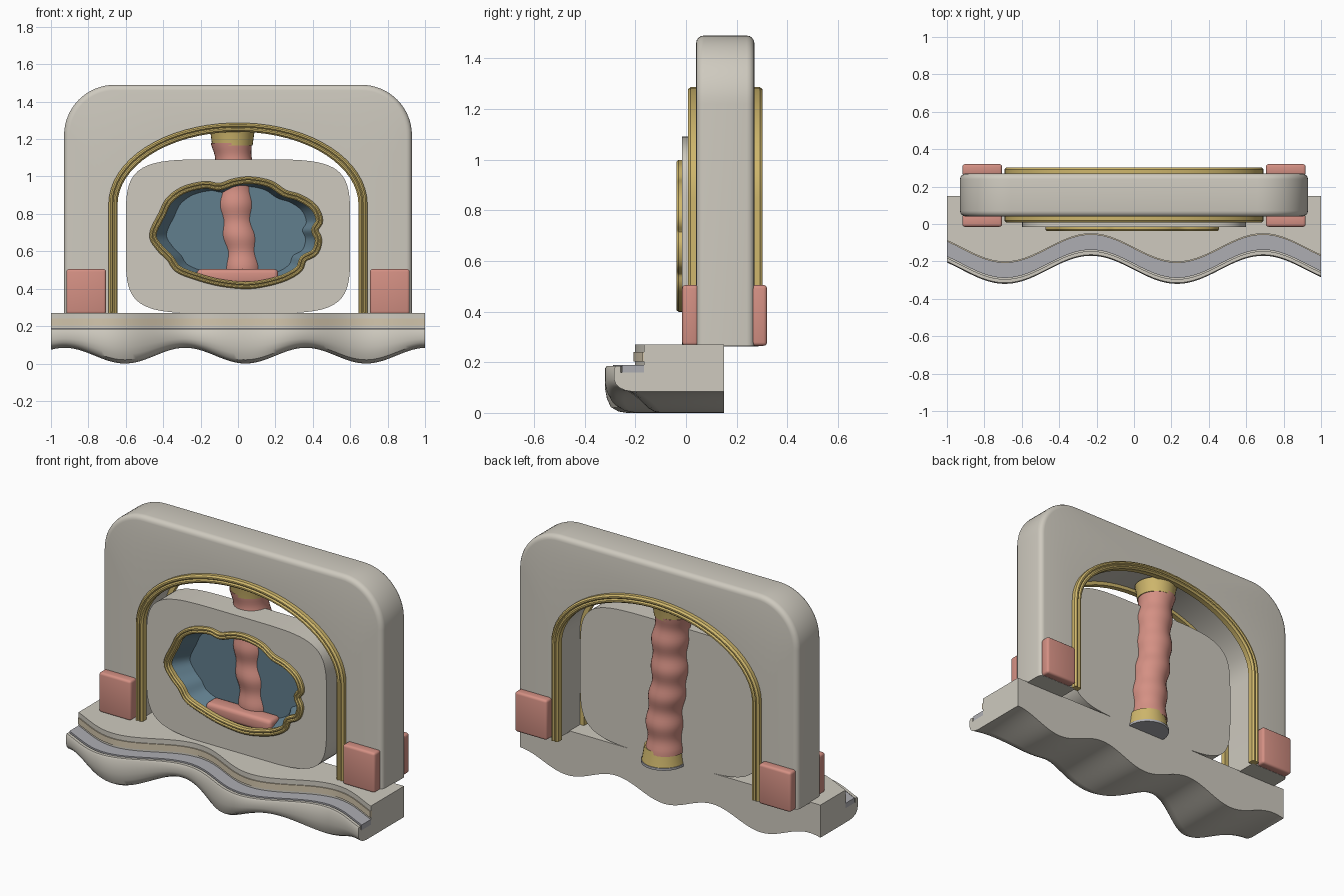
import bpy, bmesh
from math import sin, cos, pi, atan2, radians
from mathutils import Vector

if "Cube" in bpy.data.objects:
    bpy.data.objects.remove(bpy.data.objects["Cube"])


def material(name, color):
    m = bpy.data.materials.new(name)
    m.diffuse_color = (*color, 1)
    m.use_nodes = True
    m.node_tree.nodes["Principled BSDF"].inputs["Base Color"].default_value = m.diffuse_color
    return m


STONE = material("stone", (0.62, 0.59, 0.52))
TAN = material("tan", (0.66, 0.57, 0.42))
GOLD = material("gold", (0.62, 0.47, 0.15))
PINK = material("pink", (0.66, 0.28, 0.23))
BLUE = material("blue", (0.12, 0.21, 0.27))
STEEL = material("steel", (0.42, 0.42, 0.45))


def finish(bm, name, mats):
    bmesh.ops.recalc_face_normals(bm, faces=bm.faces)
    me = bpy.data.meshes.new(name)
    bm.to_mesh(me)
    bm.free()
    for m in mats:
        me.materials.append(m)
    me.shade_smooth()
    me.set_sharp_from_angle(angle=radians(32))
    ob = bpy.data.objects.new(name, me)
    bpy.context.collection.objects.link(ob)
    return ob


def loft(name, rings, mats, closed=False, blue_from=None):
    """Skin a list of equal-length closed rings; cap the ends unless closed."""
    bm = bmesh.new()
    vs = [[bm.verts.new(p) for p in r] for r in rings]
    n, k = len(vs), len(vs[0])
    for i in range(n if closed else n - 1):
        a, b = vs[i], vs[(i + 1) % n]
        for j in range(k):
            f = bm.faces.new((a[j], a[(j + 1) % k], b[(j + 1) % k], b[j]))
            f.material_index = int(blue_from is not None and i >= blue_from)
    if not closed:
        bm.faces.new(vs[0])
        bm.faces.new(vs[-1]).material_index = int(blue_from is not None)
    return finish(bm, name, mats)


def sweep_xz(name, path, profile, y0, mat, closed=False, flip=1):
    """Sweep an (offset, y) profile along a path in the xz plane."""
    rings, n = [], len(path)
    for i, p in enumerate(path):
        a = path[(i - 1) % n] if closed or i else p
        b = path[(i + 1) % n] if closed or i < n - 1 else p
        t = (Vector(b) - Vector(a)).normalized()
        rings.append([(p[0] - t.y * o, y0 + flip * y, p[1] + t.x * o) for o, y in profile])
    return loft(name, rings, [mat], closed)


def box(name, lo, hi, bevel, mat):
    bm = bmesh.new()
    bmesh.ops.create_cube(bm, size=1)
    for v in bm.verts:
        v.co = [(a + b) / 2 + c * (b - a) for a, b, c in zip(lo, hi, v.co)]
    bmesh.ops.bevel(bm, geom=bm.edges[:], offset=bevel, segments=3, profile=0.5, affect='EDGES')
    return finish(bm, name, [mat])


# Wavy base, with the tan strip and steel rail following its front
def front(x):
    return -0.245 - 0.075 * cos(2 * pi * (x - 0.23) / 0.92)


def under(x):
    return 0.042 - 0.042 * cos(2 * pi * (x - 0.04) / 0.645)


def along_x(name, section, mat):
    xs = [-1 + i / 48 for i in range(97)]
    loft(name, [[(x, y, z) for y, z in section(front(x), under(x))] for x in xs], [mat])


along_x("base", lambda f, b: [
    (0.15, 0.27), (f + 0.118, 0.27), (f + 0.118, 0.16), (f + 0.025, 0.16), (f + 0.025, 0.185),
    (f + 0.006, 0.185), (f, 0.175), (f, 0.09 + b * 0.5), (f + 0.007, 0.05 + b * 0.75),
    (f + 0.02, 0.02 + b * 0.95), (f + 0.045, 0.005 + b), (f + 0.075, b), (0.15, b)], STONE)
along_x("base_strip", lambda f, b: [
    (f + 0.13, 0.24), (f + 0.112, 0.24), (f + 0.112, 0.203), (f + 0.13, 0.203)], TAN)
along_x("base_rail", lambda f, b: [
    (f + 0.12, 0.19), (f + 0.032, 0.19), (f + 0.032, 0.158), (f + 0.12, 0.158)], STEEL)


# Arch body
def outer_path(d):
    w, top, r = 0.93 - d, 1.49 - d, 0.27 - d
    pts = [(-w, 0.265)]
    for s, a0 in ((-1, 180), (1, 90)):
        for i in range(17):
            a = radians(a0 - 90 * i / 16)
            pts.append((s * (w - r) + r * cos(a), top - r + r * sin(a)))
    return pts + [(w, 0.265)]


def arch_path(rx, rz):
    arc = [(rx * cos(a), 0.85 + rz * sin(a)) for a in (pi * (1 - i / 33) for i in range(34))]
    return [(-rx, 0.265)] + arc + [(rx, 0.265)]


Y0, Y1, B = 0.04, 0.27, 0.03
steps = [(B * (1 - sin(a)), B * (1 - cos(a))) for a in (pi / 2 * i / 4 for i in range(5))]
layers = [(outer_path(d), Y0 + e) for d, e in steps]
layers += [(outer_path(d), Y1 - e) for d, e in reversed(steps)]
inner = arch_path(0.67, 0.41)
layers = [(inner, Y0)] + layers + [(inner, Y1)]
loft("arch_body", [[(p[i][0], y, p[i][1]) for p, y in layers] for i in range(len(inner))], [STONE])

# Gold arch trims, front and back
TRIM = [(-0.024, 0.01), (-0.024, -0.022), (-0.015, -0.033), (-0.007, -0.033), (0, -0.025),
        (0.007, -0.033), (0.015, -0.033), (0.024, -0.022), (0.024, 0.01)]
trim_path = arch_path(0.668, 0.413)
sweep_xz("front_arch_trim", trim_path, TRIM, Y0, GOLD)
sweep_xz("back_arch_trim", trim_path, TRIM, Y1, GOLD, flip=-1)

# Foot pads on both sides of each leg
for side, s in (("left", -1), ("right", 1)):
    xa, xb = sorted((s * 0.705, s * 0.918))
    box(side + "_front_pad", (xa, -0.015, 0.265), (xb, 0.05, 0.505), 0.014, PINK)
    box(side + "_back_pad", (xa, 0.26, 0.265), (xb, 0.32, 0.505), 0.014, PINK)

# Cloud-shaped window outline, smoothed through a few points
KEYS = [(-.455, .69), (-.405, .80), (-.365, .875), (-.285, .93), (-.175, .955), (-.1, .945),
        (-.02, .97), (.065, .98), (.17, .96), (.25, .91), (.33, .885), (.405, .835), (.435, .765),
        (.41, .715), (.43, .66), (.41, .595), (.35, .56), (.325, .505), (.25, .46), (.145, .43),
        (.04, .418), (-.1, .433), (-.22, .465), (-.32, .505), (-.365, .565), (-.42, .62)]
cloud = []
for i in range(len(KEYS)):
    p = [Vector(KEYS[(i + j) % len(KEYS)]) for j in (-1, 0, 1, 2)]
    for s in range(5):
        t = s / 5
        q = 0.5 * (2 * p[1] + (p[2] - p[0]) * t + (2 * p[0] - 5 * p[1] + 4 * p[2] - p[3]) * t * t
                   + (3 * p[1] - p[0] - 3 * p[2] + p[3]) * t ** 3)
        cloud.append((q.x, q.y))

# Rounded panel with a tapered blue recess
CX, CZ = 0, 0.68
edge = []
for x, z in cloud:
    a = atan2(z - CZ, x - CX)
    r = ((abs(cos(a)) / 0.6) ** 5 + (abs(sin(a)) / 0.412) ** 5) ** (-1 / 5)
    edge.append((CX + r * cos(a), CZ + r * sin(a)))
small = [(x * 0.84, 0.70 + (z - 0.70) * 0.88) for x, z in cloud]
loft("window_panel", [[(x, y, z) for x, z in pts] for pts, y in
                      ((edge, 0.15), (edge, -0.015), (cloud, -0.015), (small, 0.09))],
     [STONE, BLUE], blue_from=2)
sweep_xz("window_rim", cloud, [(o * 0.8, y * 0.75) for o, y in TRIM], -0.013, GOLD, closed=True)
box("window_ledge", (-0.22, 0.0, 0.425), (0.215, 0.10, 0.505), 0.022, PINK)


# Leaning, lumpy column behind the panel, with gold collars
def column(name, stations, mat, n=32):
    loft(name, [[(cx + r * cos(2 * pi * i / n), 0.16 + r * sin(2 * pi * i / n), z)
                 for i in range(n)] for cx, r, z in stations], [mat])


def lean(z):
    return 0.035 - 0.065 * (z - 0.3) / 0.85 + 0.006 * sin(z * 14)


zs = [0.34 + 0.84 * i / 48 for i in range(49)]
column("column", [(lean(z), 0.104 + 0.006 * cos(2 * pi * z / 0.17), z) for z in zs], PINK)
column("lower_collar", [(0.035, 0.122, 0.275), (0.035, 0.118, 0.295), (0.035, 0.108, 0.36)], GOLD)
column("upper_collar", [(-0.03, 0.108, 1.165), (-0.03, 0.116, 1.225), (-0.03, 0.122, 1.25)], GOLD)
column("column_plate", [(0.035, 0.126, 0.262), (0.035, 0.126, 0.276)], STEEL)
